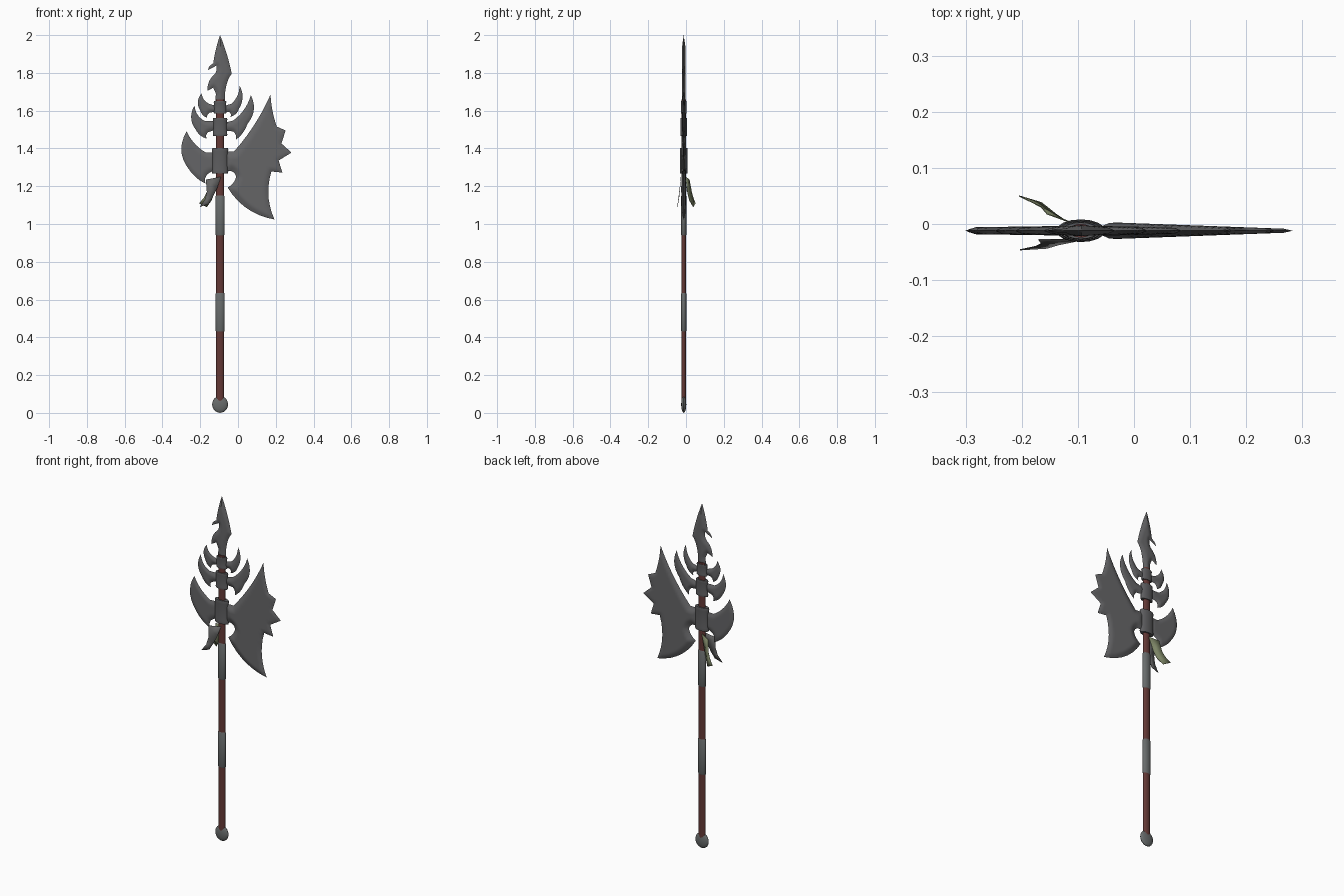
import bpy, bmesh, math
from mathutils import Vector
from mathutils.geometry import delaunay_2d_cdt, intersect_point_line

if "Cube" in bpy.data.objects:
    bpy.data.objects.remove(bpy.data.objects["Cube"])

AXIS = Vector((-0.095, -0.012, 0))


def material(name, rgb):
    mat = bpy.data.materials.new(name)
    mat.use_nodes = True
    mat.diffuse_color = (*rgb, 1)
    mat.node_tree.nodes["Principled BSDF"].inputs["Base Color"].default_value = (*rgb, 1)
    return mat


steel = material("dark steel", (0.13, 0.13, 0.135))
iron = material("collar iron", (0.11, 0.11, 0.115))
band = material("grip band grey", (0.14, 0.15, 0.15))
wood = material("red brown wood", (0.125, 0.04, 0.036))
olive = material("olive cloth", (0.2, 0.23, 0.13))
cloth = material("grey cloth", (0.13, 0.13, 0.13))


def finish(name, bm, mat, angle=40):
    bmesh.ops.recalc_face_normals(bm, faces=bm.faces)
    mesh = bpy.data.meshes.new(name)
    bm.to_mesh(mesh)
    bm.free()
    mesh.materials.append(mat)
    obj = bpy.data.objects.new(name, mesh)
    bpy.context.collection.objects.link(obj)
    bpy.ops.object.select_all(action='DESELECT')
    obj.select_set(True)
    bpy.context.view_layer.objects.active = obj
    bpy.ops.object.shade_smooth_by_angle(angle=math.radians(angle))
    return obj


def lathe(name, profile, depth_ratio, mat, sides=16):
    """Oval turned part around the shaft axis; profile is (half width, height)."""
    bm = bmesh.new()
    rings = []
    for r, z in profile:
        angles = [2 * math.pi * i / sides for i in range(sides)]
        rings.append([bm.verts.new(AXIS + Vector((r * math.cos(a), r * depth_ratio * math.sin(a), z)))
                      for a in angles])
    for low, high in zip(rings, rings[1:]):
        for i in range(sides):
            j = (i + 1) % sides
            bm.faces.new((low[i], low[j], high[j], high[i]))
    bm.faces.new(rings[0])
    bm.faces.new(rings[-1])
    return finish(name, bm, mat)


def curved_outline(corners, steps=7):
    """Corners are (x, z, bulge); bulge bows the edge to the next corner outward."""
    pts = [Vector(c[:2]) for c in corners]
    area = sum(a.x * b.y - b.x * a.y for a, b in zip(pts, pts[1:] + pts[:1]))
    side = 1 if area > 0 else -1
    out = []
    for i, a in enumerate(pts):
        b = pts[(i + 1) % len(pts)]
        bulge = corners[i][2]
        normal = Vector((b.y - a.y, a.x - b.x)).normalized() * side
        n = steps if bulge else 1
        for k in range(n):
            t = k / n
            out.append(a.lerp(b, t) + normal * bulge * 4 * t * (1 - t))
    return out


def blade(name, corners, hub, edge, spacing=0.012):
    """Lens-shaped blade: keen at the outline, half thickness hub to edge by reach."""
    line = curved_outline(corners)
    n = len(line)
    reach = max(abs(p.x) for p in line)

    def border(p):
        best = 1
        for a, b in zip(line, line[1:] + line[:1]):
            q, t = intersect_point_line(p, a, b)
            q = a.lerp(b, min(max(t, 0), 1))
            best = min(best, (p - q).length)
        return best

    # Interior points carry the thickness
    lo_x, hi_x = min(p.x for p in line), max(p.x for p in line)
    lo_z, hi_z = min(p.y for p in line), max(p.y for p in line)
    inner = []
    for i in range(int((hi_x - lo_x) / spacing) + 1):
        for j in range(int((hi_z - lo_z) / spacing) + 1):
            p = Vector((lo_x + (i + 0.5) * spacing, lo_z + (j + 0.5) * spacing))
            if border(p) > spacing * 0.35:
                inner.append(p)
    loop = [(i, (i + 1) % n) for i in range(n)]
    verts, _, faces, *_ = delaunay_2d_cdt(line + inner, loop, [], 1, 1e-6)
    bm = bmesh.new()
    sheets = []
    for sign in (-1, 1):
        sheet = []
        for p in verts:
            limit = hub + (edge - hub) * abs(p.x) / reach
            y = min(limit, border(p) * 0.45)
            sheet.append(bm.verts.new(AXIS + Vector((p.x, sign * y, p.y))))
        sheets.append(sheet)
        for f in faces:
            bm.faces.new([sheet[i] for i in f])
    bmesh.ops.remove_doubles(bm, verts=bm.verts, dist=1e-5)
    return finish(name, bm, steel)


def ribbon(name, pairs, mat):
    """Thin hanging cloth strip through pairs of edge points."""
    bm = bmesh.new()
    rows = [[bm.verts.new(p) for p in pair] for pair in pairs]
    for a, b in zip(rows, rows[1:]):
        bm.faces.new((a[0], a[1], b[1], b[0]))
    obj = finish(name, bm, mat, 60)
    mod = obj.modifiers.new("thickness", 'SOLIDIFY')
    mod.thickness = 0.002
    mod.offset = 0


# Shaft with two wrapped grips and a flattened round pommel
lathe("shaft", [(0.021, 0.06), (0.021, 1.66)], 0.58, wood)
for label, low, high in (("lower", 0.43, 0.635), ("upper", 0.94, 1.15)):
    lathe(label + "_grip_band", [(0.021, low), (0.024, low + 0.004), (0.024, high - 0.004), (0.021, high)],
          0.58, band)
arc = [math.pi * (k + 0.15) / 12.3 for k in range(13)]
lathe("pommel", [(0.042 * math.sin(a), 0.045 - 0.0445 * math.cos(a)) for a in arc], 0.32, band)

# Oval collars with raised rims
for label, low, high, r in (("main", 1.267, 1.402, 0.044), ("middle", 1.467, 1.56, 0.039),
                            ("top", 1.585, 1.65, 0.034)):
    rim = (high - low) * 0.14
    lathe(label + "_collar", [(r * 0.93, low), (r, low + rim / 2), (r * 0.95, low + rim),
                              (r * 0.95, high - rim), (r, high - rim / 2), (r * 0.93, high)], 0.46, iron)

# Great jagged blade and its smaller counterpart
blade("great_blade", [
    (0.02, 1.385, 0), (0.075, 1.385, -0.014), (0.267, 1.685, -0.006), (0.3, 1.516, 0),
    (0.347, 1.495, 0), (0.325, 1.426, 0), (0.378, 1.378, 0), (0.31, 1.336, 0),
    (0.33, 1.272, 0), (0.272, 1.278, -0.024), (0.288, 1.024, 0.034), (0.04, 1.193, -0.008),
    (0.085, 1.25, -0.005), (0.06, 1.28, 0), (0.02, 1.28, 0)], 0.017, 0.003)
blade("rear_blade", [
    (-0.02, 1.38, 0), (-0.075, 1.378, -0.012), (-0.177, 1.49, 0.034), (-0.165, 1.29, 0.008),
    (-0.077, 1.214, -0.006), (-0.07, 1.26, -0.004), (-0.02, 1.285, 0)], 0.009, 0.006)

# Paired horn blades on the two upper collars
blade("middle_left_horn", [
    (0.02, 1.535, 0), (0.07, 1.548, -0.014), (0.163, 1.682, 0.025), (0.145, 1.53, 0.008),
    (0.085, 1.447, -0.006), (0.07, 1.49, 0), (0.02, 1.495, 0)], 0.01, 0.005, 0.009)
blade("middle_right_horn", [
    (-0.02, 1.545, 0), (-0.08, 1.545, -0.014), (-0.135, 1.627, 0.022), (-0.127, 1.497, 0.008),
    (-0.07, 1.452, -0.006), (-0.065, 1.485, 0), (-0.02, 1.5, 0)], 0.01, 0.005, 0.009)
blade("top_left_horn", [
    (0.02, 1.625, 0), (0.06, 1.636, -0.012), (0.103, 1.734, 0.018), (0.1, 1.61, 0.008),
    (0.055, 1.567, -0.005), (0.05, 1.592, 0), (0.02, 1.595, 0)], 0.009, 0.005, 0.008)
blade("top_right_horn", [
    (-0.02, 1.625, 0), (-0.055, 1.635, -0.01), (-0.098, 1.692, 0.016), (-0.105, 1.6, 0.006),
    (-0.07, 1.563, -0.004), (-0.055, 1.59, 0), (-0.02, 1.595, 0)], 0.009, 0.005, 0.008)

# Barbed spear point
blade("spear_point", [
    (0, 2, 0.005), (0.062, 1.795, -0.004), (0.034, 1.735, -0.004), (0.026, 1.64, 0),
    (-0.026, 1.64, 0), (-0.022, 1.69, 0), (-0.036, 1.722, 0), (-0.066, 1.705, 0.008),
    (-0.042, 1.78, -0.01), (-0.02, 1.838, 0), (-0.064, 1.815, 0.006), (-0.036, 1.85, 0.004)],
    0.01, 0.005, 0.009)

# Cloth strips hanging beside the shaft
ribbon("front_ribbon", [
    ((-0.17, -0.028, 1.235), (-0.09, -0.027, 1.25)), ((-0.165, -0.035, 1.17), (-0.11, -0.032, 1.19)),
    ((-0.175, -0.04, 1.13), (-0.135, -0.037, 1.14)), ((-0.203, -0.046, 1.09), (-0.155, -0.043, 1.105))], cloth)
ribbon("back_ribbon", [
    ((-0.155, 0.018, 1.235), (-0.1, -0.002, 1.25)), ((-0.165, 0.03, 1.17), (-0.125, 0.008, 1.165)),
    ((-0.18, 0.038, 1.14), (-0.14, 0.018, 1.125)), ((-0.205, 0.05, 1.11), (-0.165, 0.038, 1.09))], olive)
